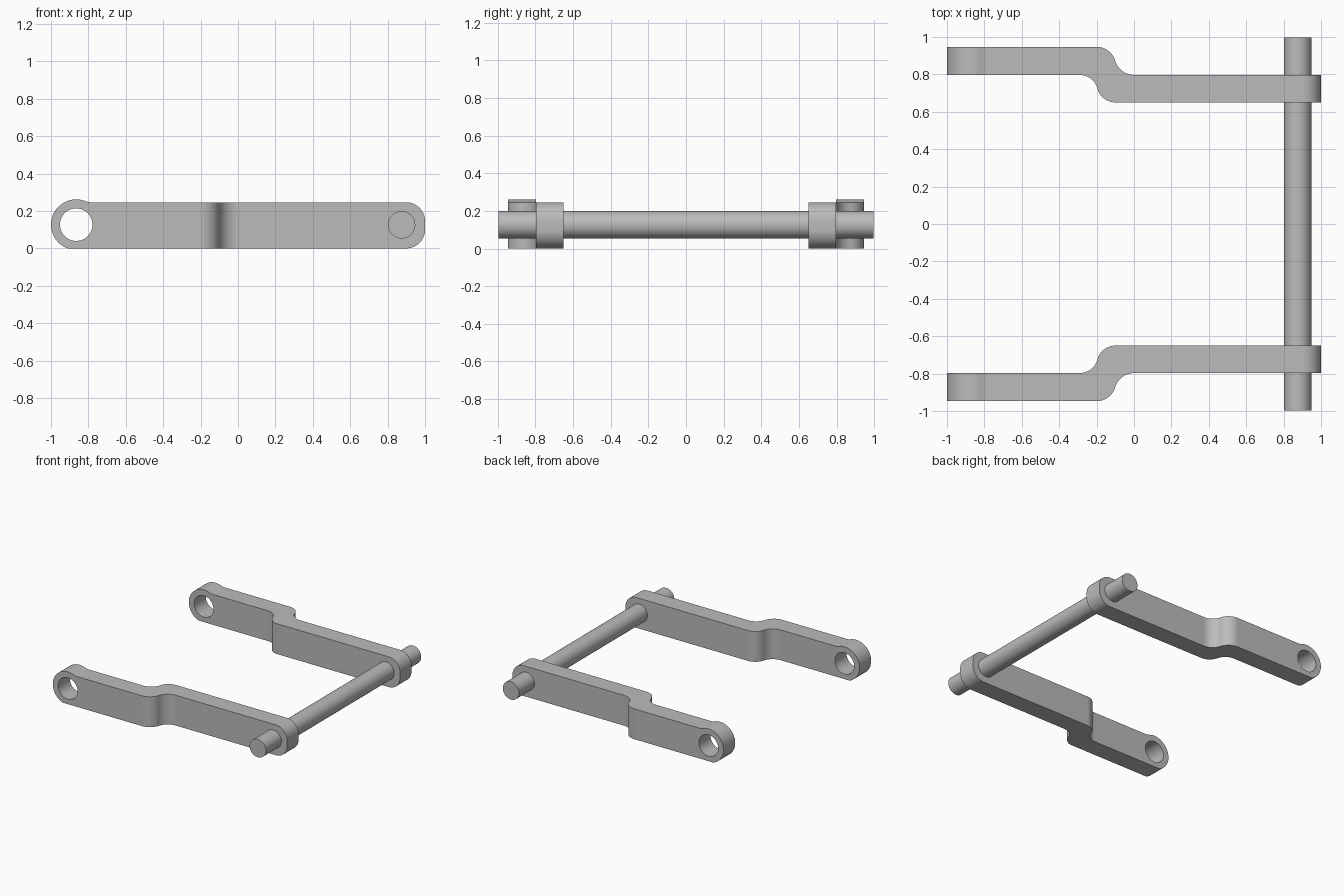
import bpy, bmesh
from math import radians, sin, cos, atan2, asin, sqrt
from mathutils import Vector

cube = bpy.data.objects.get("Cube")
if cube:
    bpy.data.objects.remove(cube, do_unlink=True)

steel = bpy.data.materials.new("plain_grey")
steel.use_nodes = True
GREY = (0.5, 0.5, 0.5, 1)
steel.diffuse_color = GREY
steel.node_tree.nodes["Principled BSDF"].inputs["Base Color"].default_value = GREY


def arc(cx, cy, r, a0, a1, n=16):
    """Points of an arc, angles in radians."""
    return [(cx + r * cos(a0 + (a1 - a0) * i / n), cy + r * sin(a0 + (a1 - a0) * i / n))
            for i in range(n + 1)]


def prism(name, points, to3d, depth):
    """Extrude a flat outline along a vector."""
    bm = bmesh.new()
    face = bm.faces.new([bm.verts.new(to3d(*p)) for p in points])
    new = bmesh.ops.extrude_face_region(bm, geom=[face])["geom"]
    bmesh.ops.translate(bm, vec=Vector(depth),
                        verts=[v for v in new if isinstance(v, bmesh.types.BMVert)])
    bmesh.ops.recalc_face_normals(bm, faces=bm.faces)
    mesh = bpy.data.meshes.new(name)
    bm.to_mesh(mesh)
    bm.free()
    mesh.materials.append(steel)
    obj = bpy.data.objects.new(name, mesh)
    bpy.context.collection.objects.link(obj)
    return obj


def activate(obj):
    bpy.ops.object.select_all(action="DESELECT")
    obj.select_set(True)
    bpy.context.view_layer.objects.active = obj


def boolean(obj, cutter, operation):
    activate(obj)
    mod = obj.modifiers.new("cut", "BOOLEAN")
    mod.operation, mod.solver, mod.object = operation, "EXACT", cutter
    bpy.ops.object.modifier_apply(modifier=mod.name)
    bpy.data.objects.remove(cutter, do_unlink=True)


def smooth(obj):
    activate(obj)
    bpy.ops.object.shade_smooth_by_angle(angle=radians(30))


INNER, MID, OUTER = 0.65, 0.797, 0.947      # arm offsets from the centre line
EYE_X, EYE_Z, EYE_R, HOLE_R = -0.865, 0.127, 0.135, 0.087
TOP, CORNER, FILLET = 0.246, 0.1, 0.1
FULL = radians(360)


def s_bend(x, y_high, y_low, run):
    """Two tangent arcs stepping down from y_high to y_low, starting at x."""
    h, d = run / 2, (y_high - y_low) / 2
    r = (h * h + d * d) / (2 * d)
    up, sweep = radians(90), asin(h / r)
    first = arc(x, y_high - r, r, up, up - sweep)
    second = arc(x + run, y_low + r, r, -up - sweep, -up)
    return first + second[1:]


def side_outline():
    """Side shape: round eye, filleted neck, rounded far end."""
    fz = TOP + FILLET
    fx = EYE_X + sqrt((EYE_R + FILLET) ** 2 - (fz - EYE_Z) ** 2)
    a = atan2(fz - EYE_Z, fx - EYE_X)
    low = -asin(EYE_Z / EYE_R)
    points = arc(EYE_X, EYE_Z, EYE_R, radians(180) - low, a, 40)
    points += arc(fx, fz, FILLET, a - radians(180), -radians(90), 8)[1:]
    points += arc(1 - CORNER, TOP - CORNER, CORNER, radians(90), 0)
    points += arc(1 - CORNER, CORNER, CORNER, 0, -radians(90))
    return points


def make_arm(name, side):
    # plan shape with the offset bend
    plan = [(-1.1, OUTER)] + s_bend(-0.2, OUTER, MID, 0.2) + [(1.1, MID), (1.1, INNER)]
    plan += s_bend(-0.29, MID, INNER, 0.19)[::-1] + [(-1.1, MID)]
    arm = prism(name, plan, lambda x, y: (x, y * side, -0.2), (0, 0, 0.7))
    # trim to the side shape, then bore the eye
    trim = prism("trim", side_outline(), lambda x, z: (x, 0.5 * side, z), (0, 0.6 * side, 0))
    boolean(arm, trim, "INTERSECT")
    bore = prism("bore", arc(EYE_X, EYE_Z, HOLE_R, 0, FULL, 48)[:-1],
                 lambda x, z: (x, 0.4 * side, z), (0, 0.8 * side, 0))
    boolean(arm, bore, "DIFFERENCE")
    smooth(arm)


make_arm("front_arm", -1)
make_arm("back_arm", 1)

# cross rod through both arms
rod = prism("cross_rod", arc(0.875, 0.126, 0.073, 0, FULL, 48)[:-1],
            lambda x, z: (x, -0.996, z), (0, 1.992, 0))
smooth(rod)
